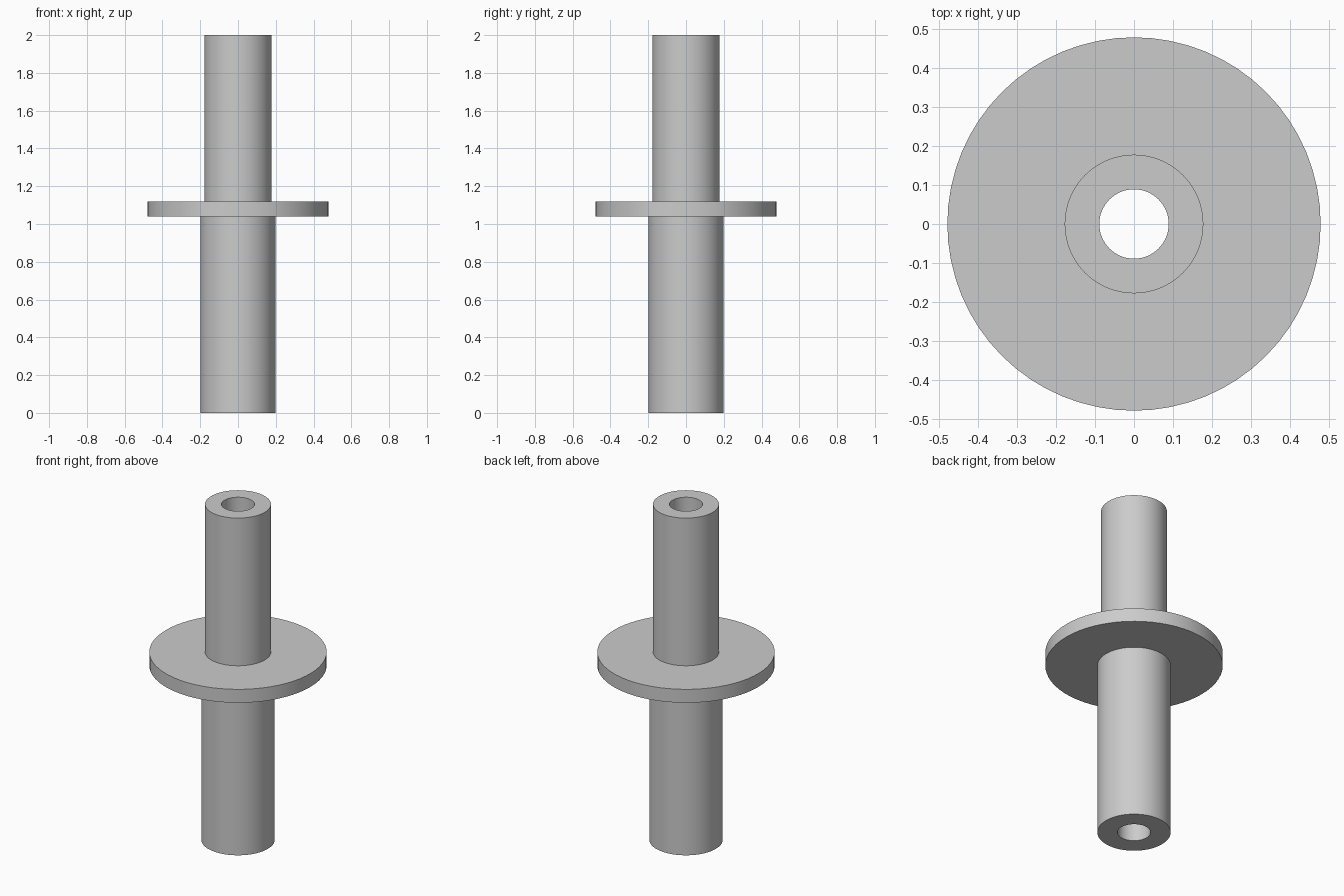
import bpy
import bmesh
import math
from mathutils import Matrix

if "Cube" in bpy.data.objects:
    bpy.data.objects.remove(bpy.data.objects["Cube"], do_unlink=True)

SEGMENTS = 64
BORE = 0.089
LOWER = 0.198
UPPER = 0.178
FLANGE = 0.479
FLANGE_BOTTOM, FLANGE_TOP = 1.04, 1.12
HEIGHT = 2.0

# Plain grey metal
grey = bpy.data.materials.new("plain_grey")
grey.use_nodes = True
colour = (0.6, 0.6, 0.6, 1.0)
grey.diffuse_color = colour
grey.node_tree.nodes["Principled BSDF"].inputs["Base Color"].default_value = colour


def lathe(name, profile, material):
    """Revolve a closed (radius, height) profile around the z axis."""
    bm = bmesh.new()
    rings = []
    for i in range(SEGMENTS):
        turn = Matrix.Rotation(math.tau * i / SEGMENTS, 3, "Z")
        rings.append([bm.verts.new(turn @ Matrix.Identity(3).col[0] * r
                                   + Matrix.Identity(3).col[2] * z)
                      for r, z in profile])
    for i, ring in enumerate(rings):
        following = rings[(i + 1) % SEGMENTS]
        for j in range(len(profile)):
            k = (j + 1) % len(profile)
            bm.faces.new((ring[j], following[j], following[k], ring[k]))
    bmesh.ops.recalc_face_normals(bm, faces=bm.faces)
    mesh = bpy.data.meshes.new(name)
    bm.to_mesh(mesh)
    bm.free()
    mesh.materials.append(material)
    obj = bpy.data.objects.new(name, mesh)
    bpy.context.collection.objects.link(obj)
    bpy.ops.object.select_all(action="DESELECT")
    obj.select_set(True)
    bpy.context.view_layer.objects.active = obj
    bpy.ops.object.shade_smooth_by_angle(angle=math.radians(30))
    return obj


# Turned sleeve: wide lower tube, flange, narrower upper tube, straight bore
lathe("flanged_sleeve", [
    (BORE, 0), (LOWER, 0),
    (LOWER, FLANGE_BOTTOM), (FLANGE, FLANGE_BOTTOM),
    (FLANGE, FLANGE_TOP), (UPPER, FLANGE_TOP),
    (UPPER, HEIGHT), (BORE, HEIGHT),
], grey)
